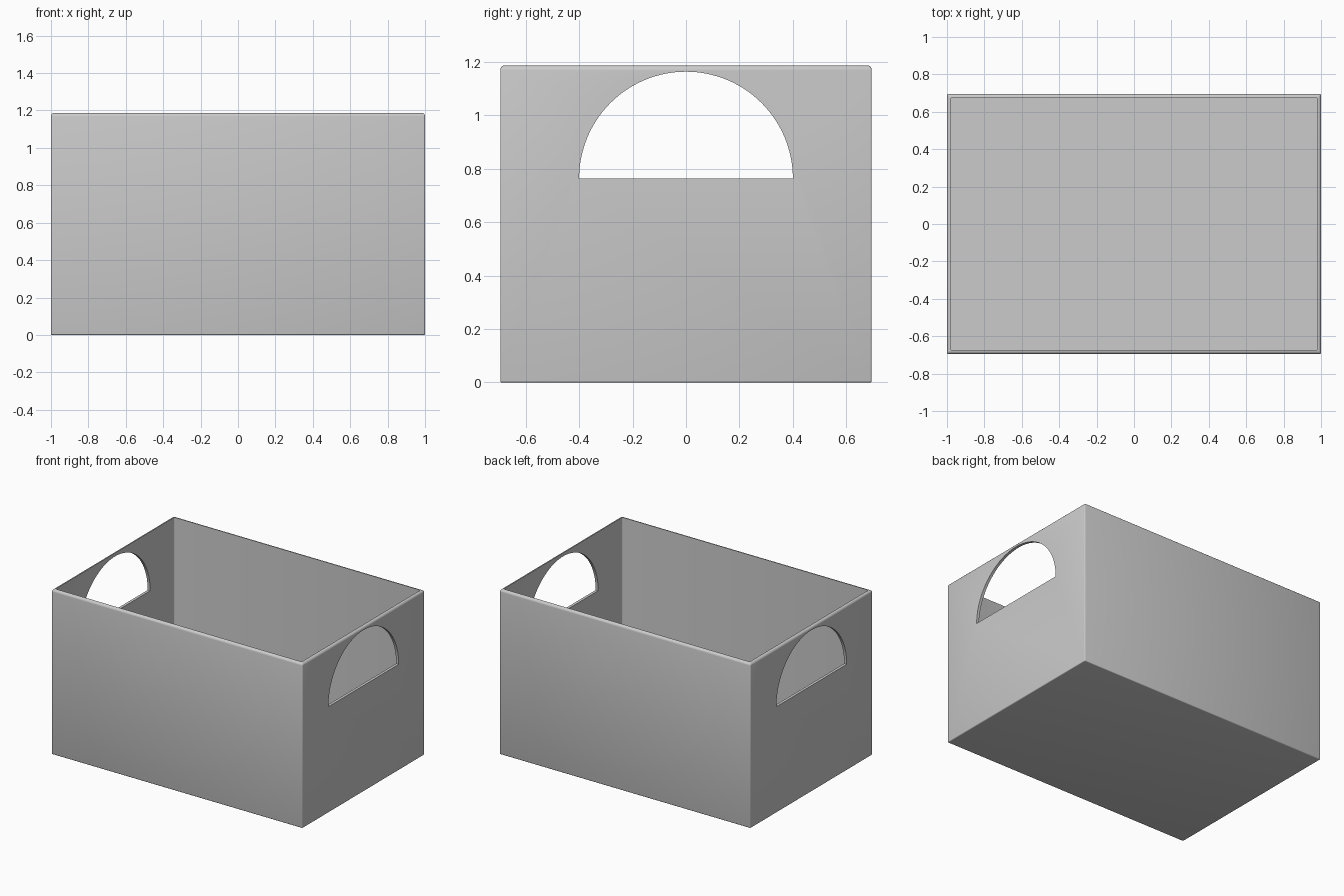
import bpy, bmesh, math

if "Cube" in bpy.data.objects:
    bpy.data.objects.remove(bpy.data.objects["Cube"])

HX, HY, TOP = 1.0, 0.695, 1.187
WALL, FILLET, EDGE = 0.02, 0.018, 0.006
HOLE_Z, HOLE_R = 0.763, 0.4


def make_object(name, bm):
    bmesh.ops.recalc_face_normals(bm, faces=bm.faces)
    mesh = bpy.data.meshes.new(name)
    bm.to_mesh(mesh)
    bm.free()
    obj = bpy.data.objects.new(name, mesh)
    bpy.context.collection.objects.link(obj)
    return obj


def ring(bm, inset, z, radius):
    """Rectangle with small rounded corners, inset from the outer walls."""
    verts = []
    for i, (sx, sy) in enumerate(((1, 1), (-1, 1), (-1, -1), (1, -1))):
        cx, cy = sx * (HX - inset - radius), sy * (HY - inset - radius)
        for k in range(4):
            a = math.radians(90 * i + 30 * k)
            verts.append(bm.verts.new((cx + radius * math.cos(a), cy + radius * math.sin(a), z)))
    return verts


# Wall section: rounded foot, outer wall, rounded rim, inner wall, floor
section = []
for k in range(4):
    a = math.radians(30 * k)
    section.append((EDGE * (1 - math.sin(a)), EDGE * (1 - math.cos(a))))
for k in range(6):
    a = math.radians(18 * k)
    section.append((FILLET * (1 - math.cos(a)), TOP - FILLET * (1 - math.sin(a))))
section += [(WALL, TOP), (WALL, WALL)]

bm = bmesh.new()
rings = [ring(bm, d, z, EDGE) for d, z in section]
for low, high in zip(rings, rings[1:]):
    n = len(low)
    for i in range(n):
        j = (i + 1) % n
        bm.faces.new((low[i], low[j], high[j], high[i]))
bm.faces.new(rings[0][::-1])
bm.faces.new(rings[-1])
box = make_object("storage_box", bm)

# Half-round handle cutter passing through both end walls
bm = bmesh.new()
arc = [math.pi * k / 64 for k in range(65)]
face = bm.faces.new([bm.verts.new((-1.2, HOLE_R * math.cos(a), HOLE_Z + HOLE_R * math.sin(a))) for a in arc])
grown = bmesh.ops.extrude_face_region(bm, geom=[face])["geom"]
bmesh.ops.translate(bm, vec=(2.4, 0, 0), verts=[v for v in grown if isinstance(v, bmesh.types.BMVert)])
cutter = make_object("handle_cutter", bm)

cut = box.modifiers.new("handle_holes", 'BOOLEAN')
cut.operation = 'DIFFERENCE'
cut.solver = 'EXACT'
cut.object = cutter
bpy.context.view_layer.objects.active = box
box.select_set(True)
bpy.ops.object.modifier_apply(modifier=cut.name)
bpy.data.objects.remove(cutter)

bpy.ops.object.shade_smooth_by_angle(angle=math.radians(35))
